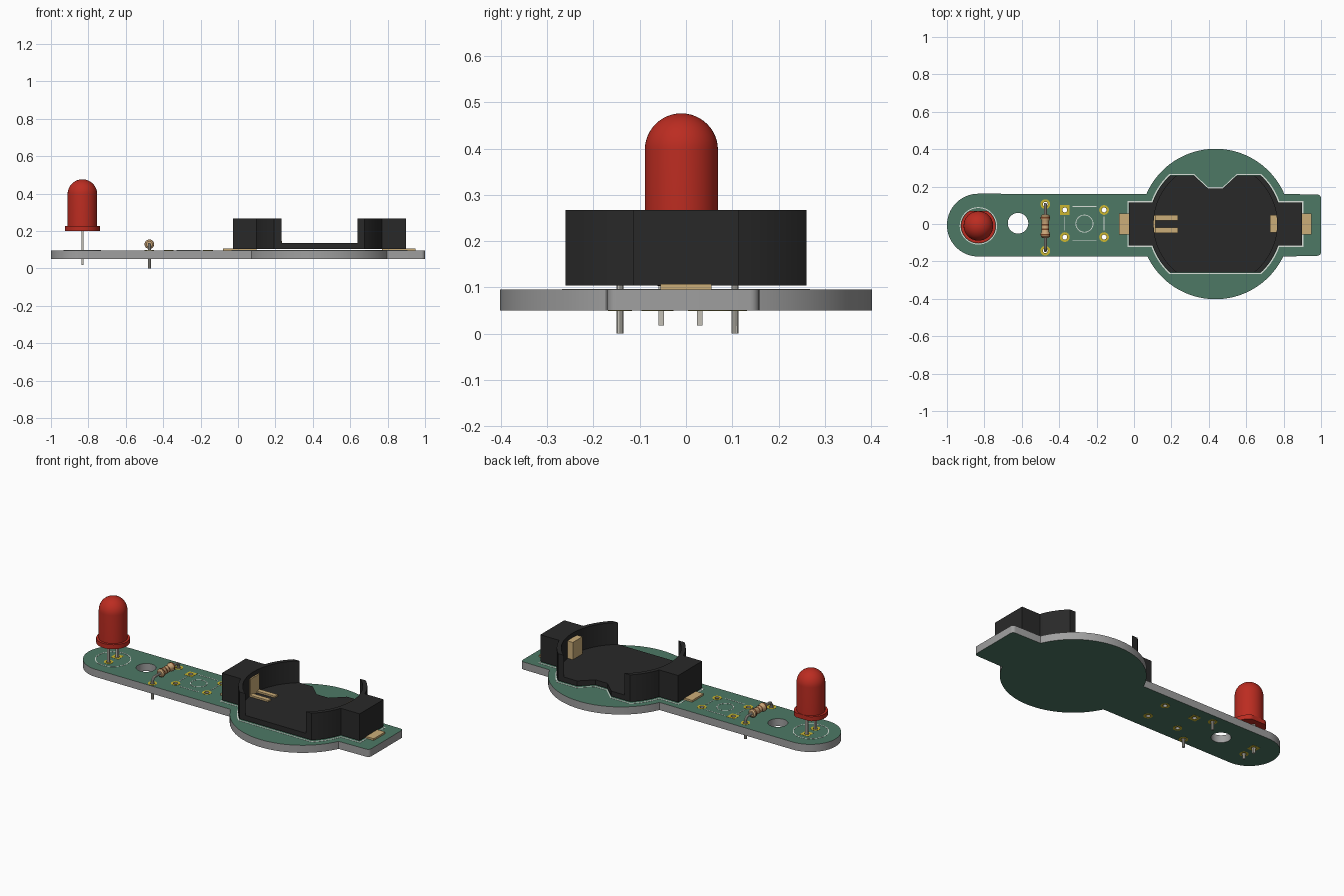
import bpy, bmesh
from math import sin, cos, asin, pi, radians
from mathutils import Vector

if "Cube" in bpy.data.objects:
    bpy.data.objects.remove(bpy.data.objects["Cube"])


def material(name, rgb):
    m = bpy.data.materials.new(name)
    m.diffuse_color = (*rgb, 1)
    m.use_nodes = True
    m.node_tree.nodes["Principled BSDF"].inputs["Base Color"].default_value = m.diffuse_color
    return m


GREEN = material("solder_mask", (0.075, 0.19, 0.13))
BLACK = material("black_plastic", (0.022, 0.022, 0.022))
RED = material("red_lens", (0.5, 0.025, 0.015))
GOLD = material("gold_pad", (0.6, 0.47, 0.03))
BRASS = material("brass_contact", (0.6, 0.42, 0.19))
TIN = material("tinned_wire", (0.55, 0.53, 0.47))
TAN = material("resistor_tan", (0.62, 0.4, 0.2))
BAND = material("brown_band", (0.2, 0.06, 0.02))
WHITE = material("print_white", (0.7, 0.75, 0.7))

Z0, Z1 = 0.05, 0.096          # board underside and top


def add(name, mesh, mat=None, smooth=True):
    o = bpy.data.objects.new(name, mesh)
    bpy.context.collection.objects.link(o)
    if mat:
        mesh.materials.clear()
        mesh.materials.append(mat)
    if smooth:
        bpy.ops.object.select_all(action='DESELECT')
        o.select_set(True)
        bpy.context.view_layer.objects.active = o
        bpy.ops.object.shade_smooth_by_angle(angle=radians(32))
    return o


def from_curve(name, curve, mat):
    tmp = bpy.data.objects.new("tmp", curve)
    bpy.context.collection.objects.link(tmp)
    dg = bpy.context.evaluated_depsgraph_get()
    mesh = bpy.data.meshes.new_from_object(tmp.evaluated_get(dg))
    bpy.data.objects.remove(tmp)
    bm = bmesh.new()
    bm.from_mesh(mesh)
    bmesh.ops.remove_doubles(bm, verts=bm.verts, dist=1e-5)
    bmesh.ops.recalc_face_normals(bm, faces=bm.faces)
    bm.to_mesh(mesh)
    bm.free()
    return add(name, mesh, mat)


def spline(curve, pts, cyclic):
    s = curve.splines.new('POLY')
    s.points.add(len(pts) - 1)
    for p, q in zip(s.points, pts):
        p.co = (*q, 0, 1) if len(q) == 2 else (*q, 1)
    s.use_cyclic_u = cyclic


def plate(name, loops, z0, z1, mat=None):
    """Flat outline, with optional inner loops as holes, extruded from z0 to z1."""
    c = bpy.data.curves.new(name, 'CURVE')
    c.dimensions, c.fill_mode, c.extrude = '2D', 'BOTH', (z1 - z0) / 2
    for pts in loops:
        spline(c, pts, True)
    o = from_curve(name, c, mat)
    o.location.z = (z0 + z1) / 2
    return o


def wire(name, pts, r, mat):
    c = bpy.data.curves.new(name, 'CURVE')
    c.dimensions, c.bevel_depth, c.bevel_resolution, c.use_fill_caps = '3D', r, 3, True
    spline(c, pts, False)
    return from_curve(name, c, mat)


def lathe(name, profile, loc, mat, rot=(0, 0, 0), n=48, flat=None):
    """Revolve (radius, height) points about z; flat trims the +y side."""
    bm = bmesh.new()
    vs = [bm.verts.new((r, 0, z)) for r, z in profile]
    es = [bm.edges.new(p) for p in zip(vs, vs[1:])]
    bmesh.ops.spin(bm, geom=vs + es, cent=(0, 0, 0), axis=(0, 0, 1), angle=2 * pi, steps=n)
    bmesh.ops.remove_doubles(bm, verts=bm.verts, dist=1e-5)
    bmesh.ops.recalc_face_normals(bm, faces=bm.faces)
    for v in bm.verts:
        if flat and v.co.y > flat:
            v.co.y = flat
    mesh = bpy.data.meshes.new(name)
    bm.to_mesh(mesh)
    bm.free()
    o = add(name, mesh, mat)
    o.location, o.rotation_euler = loc, rot
    return o


def arc(cx, cy, r, a0=0, a1=2 * pi, n=32):
    full = abs(a1 - a0) > 6.28
    d = n if full else n - 1
    return [(cx + r * cos(a0 + (a1 - a0) * i / d), cy + r * sin(a0 + (a1 - a0) * i / d))
            for i in range(n)]


def rect(x0, x1, y0, y1):
    return [(x0, y0), (x1, y0), (x1, y1), (x0, y1)]


# Part positions
BX, LX, LY, RX = 0.435, -0.832, -0.01, -0.474
led_y, res_y = (-0.053, 0.03), (-0.143, 0.106)
switch_pads = [(x, y) for x in (-0.37, -0.16) for y in (0.075, -0.07)]
pads = switch_pads + [(LX, y) for y in led_y] + [(RX, y) for y in res_y]
square_pads = {(-0.37, 0.075), (LX, led_y[1])}

# Circuit board: rounded tail, round battery area and end tab
a, b = asin(0.174 / 0.402), asin(0.16 / 0.402)
outline = (arc(LX, -0.006, 0.168, pi / 2, 3 * pi / 2)
           + arc(BX, 0, 0.402, pi + a, 2 * pi - a, 56)
           + arc(0.98, -0.15, 0.02, -pi / 2, 0, 6) + arc(0.98, 0.138, 0.02, 0, pi / 2, 6)
           + arc(BX, 0, 0.402, b, pi - b, 56))
board = plate("circuit_board",
              [outline, arc(-0.62, 0.004, 0.055)] + [arc(x, y, 0.013, n=16) for x, y in pads], Z0, Z1)
board.data.materials.clear()
board.data.materials.append(material("board_edge", (0.35, 0.35, 0.35)))
board.data.materials.append(GREEN)
for f in board.data.polygons:
    f.material_index = int(abs(f.normal.z) > 0.9)

# Plated pads on both faces
for i, (x, y) in enumerate(pads):
    ring = rect(x - .026, x + .026, y - .026, y + .026) if (x, y) in square_pads else arc(x, y, 0.026)
    for side, z in (("top", Z1), ("bottom", Z0 - 0.001)):
        plate(f"pad_{side}_{i}", [ring, arc(x, y, 0.013, n=16)], z, z + 0.001, GOLD)

# Printed guide lines for lamp and switch
plate("lamp_print", [arc(LX, LY, 0.1, n=48), arc(LX, LY, 0.095, n=48)], Z1, Z1 + 0.001, WHITE)
plate("switch_print", [arc(-0.265, 0.002, 0.048), arc(-0.265, 0.002, 0.044),
                       rect(-.33, -.2, .092, .096), rect(-.33, -.2, -.092, -.088),
                       rect(-.372, -.368, -.035, .04), rect(-.162, -.158, -.035, .04)],
      Z1, Z1 + 0.001, WHITE)


# Battery holder: low floor with a notch, and a tall curved wall at each end
def holder_side(ro, grow=0.0):
    """Left edge of the holder, from the top corner round to the bottom corner."""
    h, w = 0.26 + grow, 0.115 + grow
    t0, t1 = pi - asin(h / ro), pi - asin(w / ro)
    up = arc(0, 0, ro, t0, t1, 10) + [(-0.463 - grow, w)]
    return [(BX + x, y) for x, y in up] + [(BX + x, -y) for x, y in reversed(up)]


def flip(pts):
    return [(2 * BX - x, y) for x, y in pts]


def holder_outline(g=0.0):
    side = holder_side(0.355 + g, g)
    notch = [(BX + x, y) for x, y in ((.115, .26 + g), (.04, .19 + g), (-.04, .19 + g), (-.115, .26 + g))]
    return side + flip(side)[::-1] + notch


plate("holder_print", [holder_outline(0.008), holder_outline(0.001)], Z1, Z1 + 0.001, WHITE)
plate("holder_floor", [holder_outline()], 0.104, 0.135, BLACK)
t = asin(0.26 / 0.33)
wall = holder_side(0.355) + arc(BX, 0, 0.33, pi + t, pi - t, 40)
plate("holder_wall_left", [wall], 0.104, 0.267, BLACK)
plate("holder_wall_right", [flip(wall)], 0.104, 0.267, BLACK)

# Metal contacts: solder tabs, upright plates and two spring fingers
plate("tab_left", [rect(-0.08, 0.1, -0.055, 0.055)], Z1, 0.107, BRASS)
plate("tab_right", [rect(0.77, 0.95, -0.055, 0.055)], Z1, 0.107, BRASS)
plate("contact_left", [rect(0.1, 0.114, -0.045, 0.045)], 0.13, 0.24, BRASS)
plate("contact_right", [rect(0.727, 0.768, -0.045, 0.047)], 0.13, 0.24, BRASS)
for i, y in enumerate((-0.033, 0.033)):
    plate(f"spring_finger_{i}", [rect(0.11, 0.235, y - 0.014, y + 0.014)], 0.133, 0.145, BRASS)

# Lamp: flanged body with a domed top, on two square pins
R = 0.079
dome = [(R * cos(k * pi / 24), 0.397 + R * sin(k * pi / 24)) for k in range(12)] + [(0, 0.476)]
lathe("lamp_body", [(0, 0.215), (R, 0.215)] + dome, (LX, LY, 0), RED)
lathe("lamp_flange", [(0, 0.2), (0.093, 0.2), (0.093, 0.227), (0, 0.227)], (LX, LY, 0), RED, flat=0.08)
for i, y in enumerate(led_y):
    plate(f"lamp_pin_{i}", [rect(LX - .006, LX + .006, y - .006, y + .006)], 0.018, 0.205, TIN)

# Resistor: bulged body with bands, on one bent lead running through it
Y = (-90 * pi / 180, 0, 0)
mid, H = (RX, -0.012, 0.129), 0.062
half = [(0, H), (0.016, H), (0.024, H - 0.006), (0.025, H - 0.022), (0.020, H - 0.032)]
lathe("resistor_body", half + [(r, -z) for r, z in reversed(half)], mid, TAN, Y, 24)
for i, (p, r) in enumerate(((-0.046, .0254), (-0.016, .0206), (0.008, .0206), (0.046, .0254))):
    lathe(f"resistor_band_{i}", [(r - .004, p - .004), (r, p - .004), (r, p + .004), (r - .004, p + .004)],
          mid, BAND, Y, 24)
y0, y1 = res_y
bend = ([(y0, 0)] + arc(y0 + 0.022, 0.107, 0.022, pi, pi / 2, 6)
        + arc(y1 - 0.022, 0.107, 0.022, pi / 2, 0, 6) + [(y1, 0)])
wire("resistor_lead", [(RX, y, z) for y, z in bend], 0.008, TIN)
